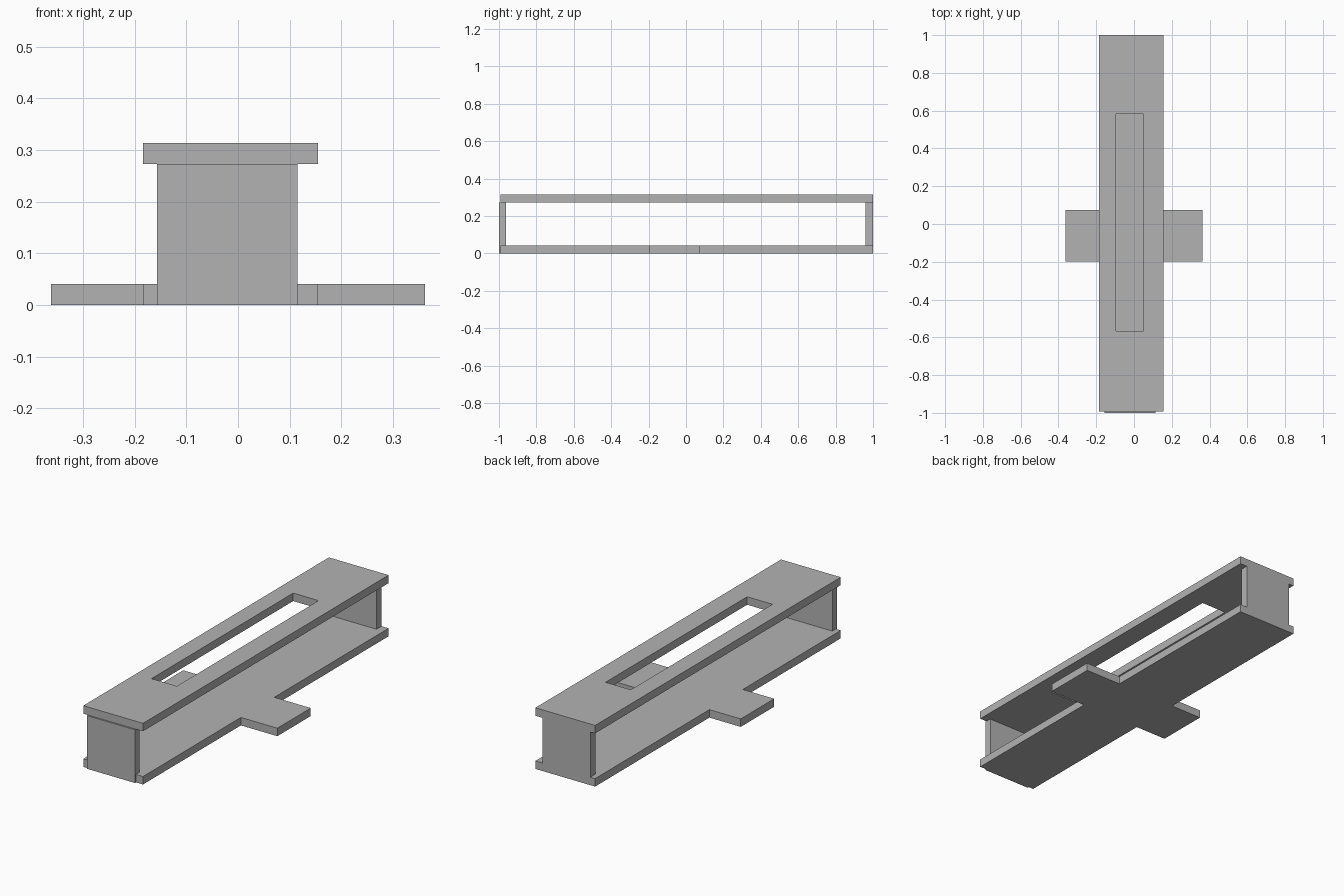
import bpy
import bmesh

cube = bpy.data.objects.get("Cube")
if cube:
    bpy.data.objects.remove(cube, do_unlink=True)

GREY = (0.45, 0.45, 0.45, 1)
grey = bpy.data.materials.new("plain grey")
grey.use_nodes = True
grey.diffuse_color = GREY
grey.node_tree.nodes["Principled BSDF"].inputs["Base Color"].default_value = GREY

# Shared dimensions
LEFT, RIGHT = 0.155, -0.184
FRONT, BACK = -0.992, 1.0
THICK, WALL_TOP, TOP = 0.041, 0.273, 0.314


def extrude_faces(name, outlines, z0, z1):
    """Solid made by extruding adjoining flat outlines upward."""
    bm = bmesh.new()
    for outline in outlines:
        bm.faces.new([bm.verts.new((x, y, z0)) for x, y in outline])
    bmesh.ops.remove_doubles(bm, verts=bm.verts, dist=0.0001)
    lifted = bmesh.ops.extrude_face_region(bm, geom=bm.faces[:], use_keep_orig=True)
    verts = [g for g in lifted["geom"] if isinstance(g, bmesh.types.BMVert)]
    bmesh.ops.translate(bm, verts=verts, vec=(0, 0, z1 - z0))
    bmesh.ops.recalc_face_normals(bm, faces=bm.faces)
    mesh = bpy.data.meshes.new(name)
    bm.to_mesh(mesh)
    bm.free()
    mesh.materials.append(grey)
    obj = bpy.data.objects.new(name, mesh)
    bpy.context.collection.objects.link(obj)
    return obj


def rect(x0, x1, y0, y1):
    return [(x0, y0), (x1, y0), (x1, y1), (x0, y1)]


# Cross-shaped base plate with two side tabs
TAB, TAB_FRONT, TAB_BACK = 0.362, -0.198, 0.073
base = [(RIGHT, FRONT), (LEFT, FRONT), (LEFT, TAB_FRONT), (TAB, TAB_FRONT),
        (TAB, TAB_BACK), (LEFT, TAB_BACK), (LEFT, BACK), (RIGHT, BACK),
        (RIGHT, TAB_BACK), (-TAB, TAB_BACK), (-TAB, TAB_FRONT), (RIGHT, TAB_FRONT)]
extrude_faces("base_plate", [base], 0, THICK)

# Top plate with a long slot: four trapezoids around the opening
outer = rect(RIGHT, LEFT, FRONT, BACK)
slot = rect(-0.095, 0.049, -0.566, 0.583)
frame = [[outer[i], outer[(i + 1) % 4], slot[(i + 1) % 4], slot[i]] for i in range(4)]
extrude_faces("top_plate", frame, WALL_TOP, TOP)

# End walls; the front one laps over the edge of the base
extrude_faces("front_wall", [rect(-0.157, 0.115, -1, -0.963)], 0, WALL_TOP)
extrude_faces("back_wall", [rect(-0.157, 0.115, 0.959, BACK)], THICK, WALL_TOP)
